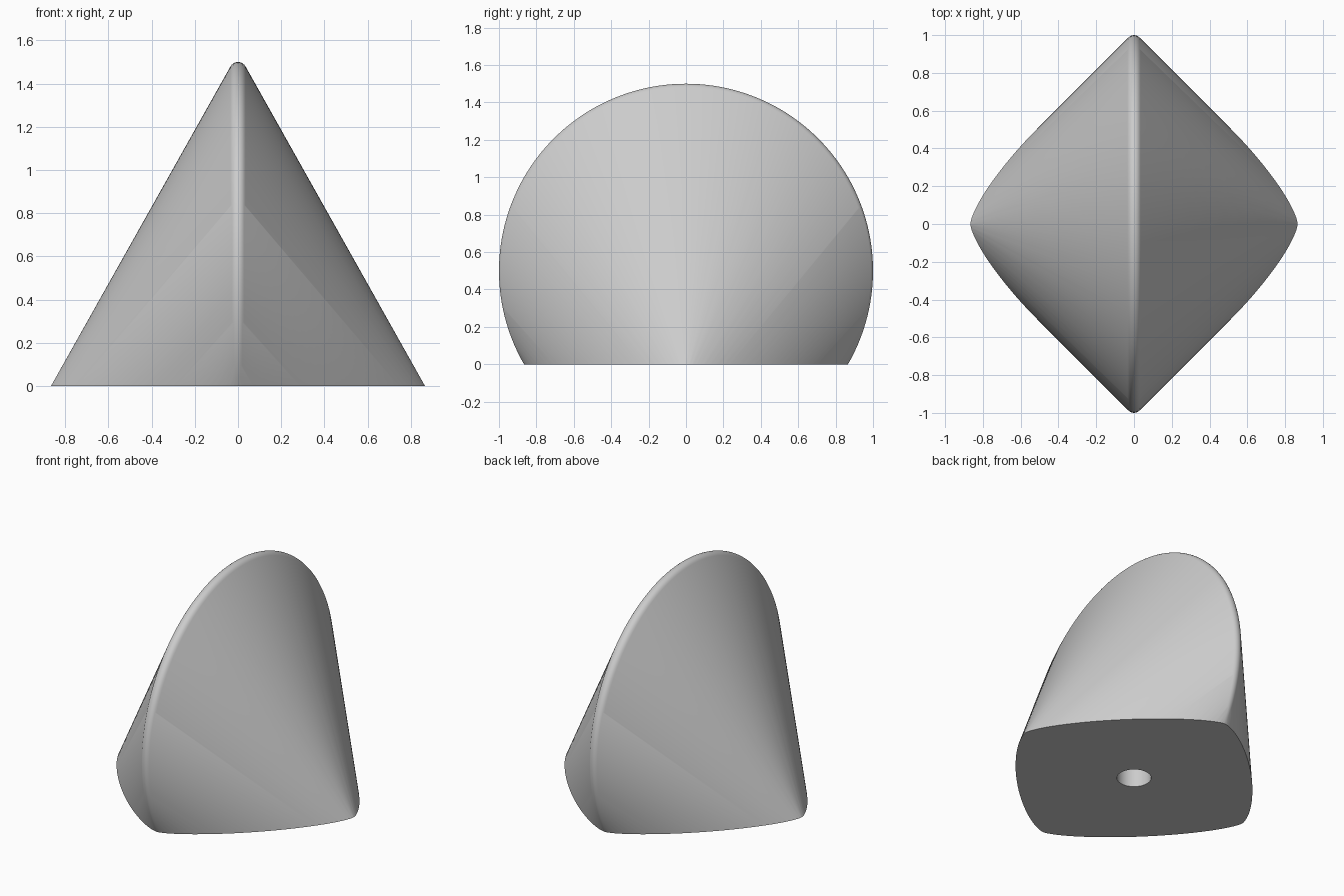
import bpy, bmesh, math
from mathutils import Vector, Matrix

if "Cube" in bpy.data.objects:
    bpy.data.objects.remove(bpy.data.objects["Cube"])

RIM = 0.04            # rounding radius of the ridge
RING = 1.0 - RIM      # centre line radius of each ring
HOLE_R, HOLE_DEPTH = 0.105, 0.25

grey = bpy.data.materials.new("grey")
grey.diffuse_color = (0.6, 0.6, 0.6, 1)
grey.use_nodes = True
grey.node_tree.nodes["Principled BSDF"].inputs["Base Color"].default_value = grey.diffuse_color


def ring_points(bm, centre_z, axis, steps=180, sides=12):
    """Points on a thin vertical ring lying across the given axis."""
    up = Vector((0, 0, 1))
    side = axis.cross(up)
    for i in range(steps):
        a = 2 * math.pi * i / steps
        out = side * math.cos(a) + up * math.sin(a)
        for j in range(sides + 1):
            b = math.pi * (j / sides - 0.5)
            bm.verts.new(up * centre_z + out * (RING + RIM * math.cos(b))
                         + axis * RIM * math.sin(b))


# Body: skin stretched over two crossed rings, cut flat at the base
bm = bmesh.new()
ring_points(bm, 0.5, Vector((1, 0, 0)))
ring_points(bm, -0.5, Vector((0, 1, 0)))
res = bmesh.ops.convex_hull(bm, input=bm.verts[:])
junk = {v for v in res["geom_interior"] + res["geom_unused"]
        if isinstance(v, bmesh.types.BMVert) and not v.link_faces}
bmesh.ops.delete(bm, geom=list(junk), context='VERTS')
bmesh.ops.bisect_plane(bm, geom=bm.verts[:] + bm.edges[:] + bm.faces[:],
                       plane_co=(0, 0, 0), plane_no=(0, 0, 1), clear_inner=True)
bmesh.ops.remove_doubles(bm, verts=bm.verts[:], dist=0.0002)
rim = [e for e in bm.edges if e.is_boundary]
bmesh.ops.contextual_create(bm, geom=rim)
bmesh.ops.recalc_face_normals(bm, faces=bm.faces[:])
mesh = bpy.data.meshes.new("body")
bm.to_mesh(mesh)
bm.free()
mesh.materials.append(grey)
body = bpy.data.objects.new("body", mesh)
bpy.context.collection.objects.link(body)

# Peg hole in the middle of the base
bm = bmesh.new()
bmesh.ops.create_cone(bm, cap_ends=True, segments=48, radius1=HOLE_R, radius2=HOLE_R,
                      depth=2 * HOLE_DEPTH, matrix=Matrix.Identity(4))
cut_mesh = bpy.data.meshes.new("peg_hole_cutter")
bm.to_mesh(cut_mesh)
bm.free()
cut_mesh.materials.append(grey)
cutter = bpy.data.objects.new("peg_hole_cutter", cut_mesh)
bpy.context.collection.objects.link(cutter)
cutter.hide_render = True
cutter.hide_set(True)
mod = body.modifiers.new("peg_hole", 'BOOLEAN')
mod.operation, mod.solver, mod.object = 'DIFFERENCE', 'EXACT', cutter

# Smooth skin with a sharp base edge
bpy.context.view_layer.objects.active = body
body.select_set(True)
bpy.ops.object.modifier_apply(modifier=mod.name)
bpy.data.objects.remove(cutter)
bpy.ops.object.shade_smooth_by_angle(angle=math.radians(30))
